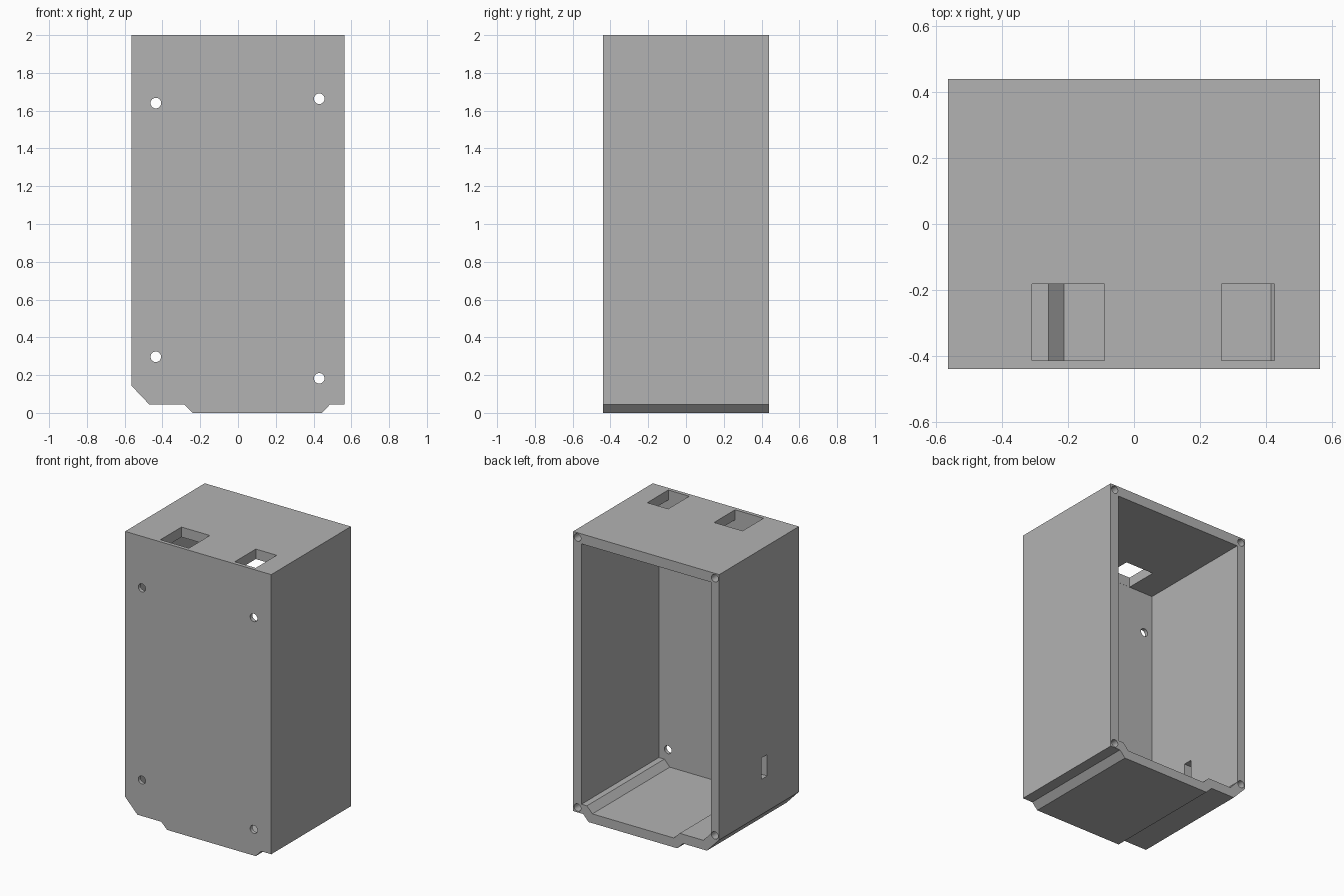
import bpy
import bmesh
from mathutils import Matrix, Vector

cube = bpy.data.objects.get("Cube")
if cube:
    bpy.data.objects.remove(cube, do_unlink=True)

X, Y, TOP = 0.565, 0.44, 2.0      # half width, half depth, height
WALL, FRONT = 0.065, 0.025        # side and front wall thickness

grey = bpy.data.materials.new("plain_grey")
grey.use_nodes = True
colour = (0.45, 0.45, 0.45, 1)
grey.diffuse_color = colour
grey.node_tree.nodes["Principled BSDF"].inputs["Base Color"].default_value = colour


def add_object(name, bm):
    bmesh.ops.recalc_face_normals(bm, faces=bm.faces)
    mesh = bpy.data.meshes.new(name)
    bm.to_mesh(mesh)
    bm.free()
    mesh.materials.append(grey)
    obj = bpy.data.objects.new(name, mesh)
    bpy.context.collection.objects.link(obj)
    return obj


def prism(name, outline, y0, y1):
    """Extrude an x-z outline along y."""
    bm = bmesh.new()
    face = bm.faces.new([bm.verts.new((x, y0, z)) for x, z in outline])
    moved = bmesh.ops.extrude_face_region(bm, geom=[face])["geom"]
    verts = [v for v in moved if isinstance(v, bmesh.types.BMVert)]
    bmesh.ops.translate(bm, verts=verts, vec=(0, y1 - y0, 0))
    return add_object(name, bm)


def block(name, low, high):
    outline = [(low[0], low[2]), (high[0], low[2]), (high[0], high[2]), (low[0], high[2])]
    return prism(name, outline, low[1], high[1])


def peg(name, x, z, radius, y0, y1):
    """Round cutter lying along y."""
    bm = bmesh.new()
    place = Matrix.Translation(Vector((x, (y0 + y1) / 2, z))) @ Matrix.Rotation(1.5707963, 4, "X")
    bmesh.ops.create_cone(bm, cap_ends=True, segments=32, radius1=radius,
                          radius2=radius, depth=y1 - y0, matrix=place)
    return add_object(name, bm)


def cut(target, cutter):
    mod = target.modifiers.new("cut", "BOOLEAN")
    mod.operation = "DIFFERENCE"
    mod.solver = "EXACT"
    mod.object = cutter
    bpy.context.view_layer.objects.active = target
    bpy.ops.object.modifier_apply(modifier=mod.name)
    bpy.data.objects.remove(cutter, do_unlink=True)


# Outer shell with stepped underside and one chamfered corner
outer = [(-X, TOP), (-X, 0.145), (-0.47, 0.045), (-0.285, 0.045), (-0.24, 0),
         (0.445, 0), (0.487, 0.045), (X, 0.045), (X, TOP)]
housing = prism("housing", outer, -Y, Y)

# Cavity, open at the back, following the underside
ix = X - WALL
inner = [(-ix, TOP - 0.07), (-ix, 0.172), (-0.442, 0.11), (-0.26, 0.11), (-0.213, 0.065),
         (0.416, 0.065), (0.458, 0.11), (ix, 0.11), (ix, TOP - 0.07)]
cut(housing, prism("cavity", inner, FRONT - Y, Y + 0.1))

# Two openings in the top
for x0, x1 in [(-0.31, -0.09), (0.265, 0.427)]:
    cut(housing, block("top_opening", (x0, -0.414, TOP - 0.2), (x1, -0.182, TOP + 0.1)))

# Slot in the side wall
cut(housing, block("side_slot", (-X - 0.1, -0.09, 0.39), (-ix + 0.1, -0.025, 0.54)))

# Mounting holes through the front
for x, z in [(-0.435, 1.64), (-0.435, 0.297), (0.43, 1.663), (0.43, 0.183)]:
    cut(housing, peg("front_hole", x, z, 0.028, -Y - 0.1, -Y + 0.1))

# Blind screw holes in the corners of the back rim
cx = X - 0.034
for x, z in [(-cx, 1.966), (cx, 1.966), (-cx, 0.168), (cx, 0.079)]:
    cut(housing, peg("rim_hole", x, z, 0.026, Y - 0.15, Y + 0.1))

# Smooth hole walls, sharp edges elsewhere
bpy.ops.object.select_all(action="DESELECT")
housing.select_set(True)
bpy.context.view_layer.objects.active = housing
bpy.ops.object.shade_smooth_by_angle(angle=0.5)
